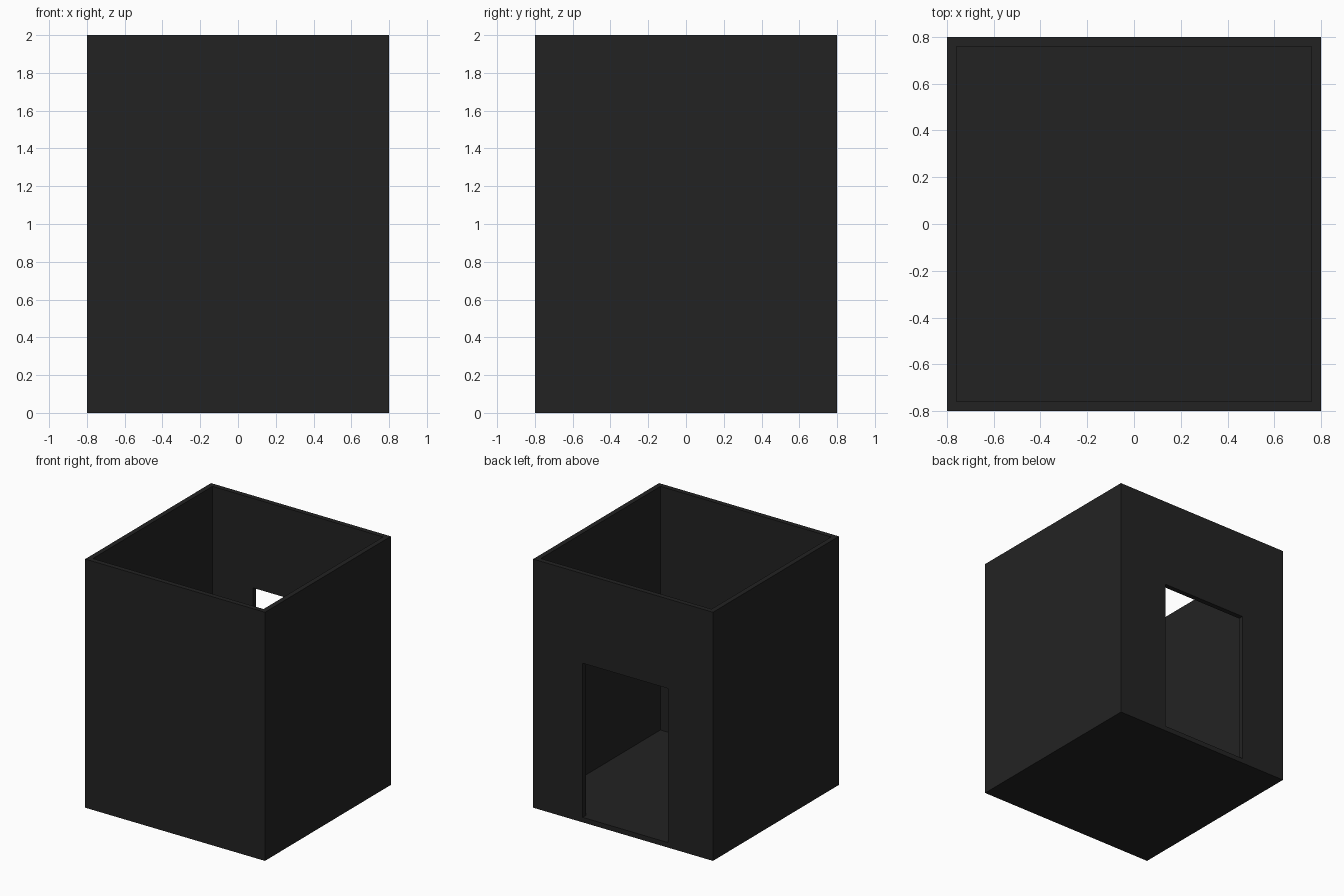
import bpy
from mathutils import Vector

if "Cube" in bpy.data.objects:
    bpy.data.objects.remove(bpy.data.objects["Cube"])

T = 0.04            # wall and floor thickness
HALF, TOP = 0.8, 2.0

mat = bpy.data.materials.new("charcoal")
mat.diffuse_color = (0.0165, 0.0165, 0.0165, 1)
mat.use_nodes = True
mat.node_tree.nodes["Principled BSDF"].inputs["Base Color"].default_value = mat.diffuse_color


def box(name, lo, hi):
    """Axis-aligned box between two corners."""
    lo, hi = Vector(lo), Vector(hi)
    bpy.ops.mesh.primitive_cube_add(size=1, location=(lo + hi) / 2)
    ob = bpy.context.object
    ob.name = name
    ob.scale = hi - lo
    bpy.ops.object.transform_apply(location=True, rotation=False, scale=True)
    ob.data.materials.append(mat)
    return ob


def cut(target, cutter):
    """Subtract the cutter, then remove it."""
    mod = target.modifiers.new("cut", 'BOOLEAN')
    mod.operation = 'DIFFERENCE'
    mod.solver = 'EXACT'
    mod.object = cutter
    bpy.context.view_layer.objects.active = target
    bpy.ops.object.modifier_apply(modifier=mod.name)
    bpy.data.objects.remove(cutter)


# Open-topped box shell with a floor
shell = box("box_shell", (-HALF, -HALF, 0), (HALF, HALF, TOP))
inner = HALF - T
cut(shell, box("cavity_cutter", (-inner, -inner, T), (inner, inner, TOP + 0.5)))

# Doorway in the back wall, sill level with the floor
cut(shell, box("doorway_cutter", (-0.40, 0.5, T), (0.36, HALF + 0.2, 1.28)))
